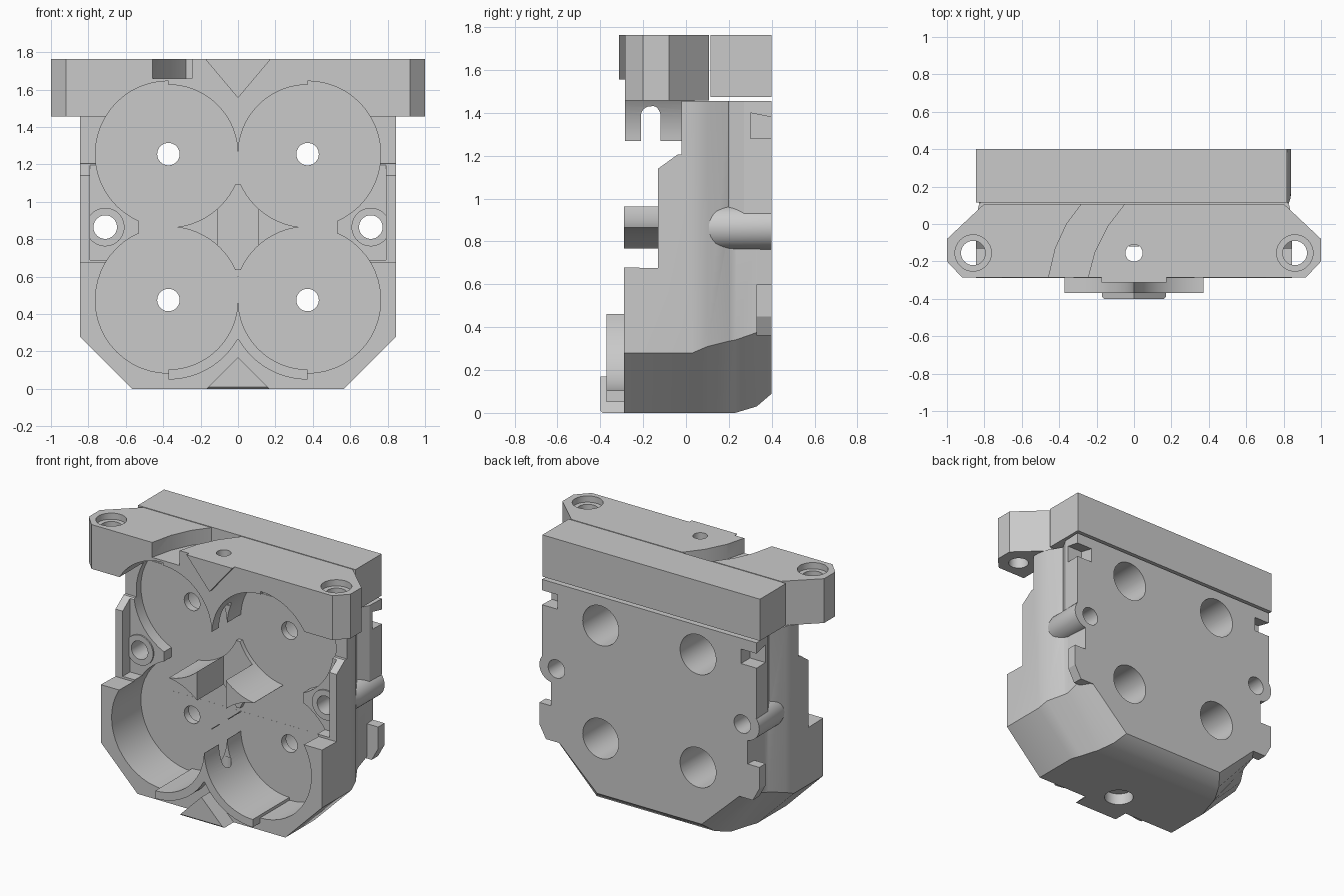
import bpy, bmesh
from math import cos, sin, radians

if "Cube" in bpy.data.objects:
    bpy.data.objects.remove(bpy.data.objects["Cube"])

GREY = (0.59, 0.59, 0.59, 1)
grey = bpy.data.materials.new("plain grey")
grey.use_nodes = True
grey.diffuse_color = GREY
grey.node_tree.nodes["Principled BSDF"].inputs["Base Color"].default_value = GREY

CX, LOW, HIGH, MID, R = 0.372, 0.475, 1.255, 0.865, 0.391
FRONT, FLOOR, BACK = -0.29, 0.03, 0.40
POCKETS = [(x, z) for x in (-CX, CX) for z in (LOW, HIGH)]


def make(name, bm):
    bmesh.ops.recalc_face_normals(bm, faces=bm.faces)
    mesh = bpy.data.meshes.new(name)
    bm.to_mesh(mesh)
    bm.free()
    mesh.materials.append(grey)
    ob = bpy.data.objects.new(name, mesh)
    bpy.context.collection.objects.link(ob)
    return ob


def loft(name, rings):
    """Skin matching rings of 3D points and cap both ends."""
    bm = bmesh.new()
    loops = [[bm.verts.new(p) for p in ring] for ring in rings]
    for a, b in zip(loops, loops[1:]):
        for i in range(len(a)):
            j = (i + 1) % len(a)
            bm.faces.new((a[i], a[j], b[j], b[i]))
    bm.faces.new(loops[0])
    bm.faces.new(loops[-1])
    return make(name, bm)


def prism(name, axis, pts, lo, hi):
    """Extrude a flat outline along one axis."""
    place = {"x": lambda p, t: (t, p[0], p[1]),
             "y": lambda p, t: (p[0], t, p[1]),
             "z": lambda p, t: (p[0], p[1], t)}[axis]
    return loft(name, [[place(p, t) for p in pts] for t in (lo, hi)])


def arc(cx, cy, r, a, b, n=16):
    angles = [radians(a + (b - a) * i / n) for i in range(n + 1)]
    return [(cx + r * cos(t), cy + r * sin(t)) for t in angles]


def circle(c, r):
    return arc(c[0], c[1], r, 0, 360, 48)[:-1]


def cyl(name, axis, c, r, lo, hi):
    return prism(name, axis, circle(c, r), lo, hi)


def box(name, x0, x1, y0, y1, z0, z1):
    return prism(name, "z", [(x0, y0), (x1, y0), (x1, y1), (x0, y1)], z0, z1)


def cut(ob, *cutters):
    for c in cutters:
        mod = ob.modifiers.new("cut", "BOOLEAN")
        mod.operation, mod.solver, mod.object = "DIFFERENCE", "EXACT", c
        bpy.context.view_layer.objects.active = ob
        bpy.ops.object.modifier_apply(modifier=mod.name)
        bpy.data.objects.remove(c)


def mirror_x(pts):
    return pts + [(-x, z) for x, z in reversed(pts)]


def pocket_cuts(points):
    return [cyl("cutter", "y", p, R, -0.5, FLOOR) for p in points]


# Housing: outline skinned from front to back, narrowing to the rear
def section(y, base, bottom, corner, wide):
    half = [(base, bottom), (wide, corner), (wide, 1.455)]
    return [(x, y, z) for x, z in mirror_x(half)]


housing = loft("housing", [section(*s) for s in (
    (FRONT, .565, 0, .28, .845), (.03, .565, 0, .28, .845),
    (.10, .54, 0, .31, .83), (.20, .51, 0, .335, .77),
    (.23, .50, 0, .34, .76), (.33, .45, .03, .375, .755),
    (BACK, .40, .09, .42, .75))])

# Stepped side walls and open middle
cut(housing,
    prism("cutter", "x", [(-.5, .685), (-.13, .675), (-.13, 1.14),
                          (-.04, 1.205), (-.02, 1.205), (-.02, 1.6), (-.5, 1.6)], -1, 1),
    box("cutter", -.79, .79, -.5, -.05, .69, 1.22),
    box("cutter", -.53, .53, -.5, FLOOR + .0005, .6, 1.14))

# Four round pockets, with bolt holes and rear counterbores
cut(housing, *pocket_cuts(POCKETS))
for p in POCKETS:
    cut(housing, cyl("cutter", "y", p, .06, -.1, .5),
        cyl("cutter", "y", p, .137, .08, .5))

# Side screw holes and tubes, rear ribs with corner notches, lower rear pads
for s, side in ((-1, "right"), (1, "left")):
    notch = [(.30, 1.28), (.5, 1.28), (.5, 1.36), (.30, 1.40)]
    span = sorted((s * .70, s * .9))
    cut(housing, cyl("cutter", "y", (s * .71, MID), .063, -.5, .5),
        prism("cutter", "x", notch, *span))
    tube = loft("screw_tube_" + side, [
        [(x, y, z) for x, z in circle((s * c, MID), .103)]
        for y, c in ((-.06, .71), (.07, .71), (.14, .735), (BACK, .737))])
    cut(tube, cyl("cutter", "y", (s * .71, MID), .063, -.5, .5))
    plan = [(.65, .14), (.775, .2), (.815, .27), (.82, BACK), (.65, BACK)]
    rib = prism("rear_rib_" + side, "z", [(s * x, y) for x, y in plan], .93, 1.455)
    cut(rib, prism("cutter", "x", notch, *span),
        cyl("cutter", "y", (s * .71, MID), .09, -.5, .5))
    pad = [(.65, .36), (.79, .36), (.84, .45), (.84, .6), (.65, .6)]
    prism("rear_pad_" + side, "y", [(s * x, z) for x, z in pad], .33, BACK)

# Hole up through the base
cut(housing, cyl("cutter", "z", (0, -.155), .046, -.1, .6),
    cyl("cutter", "z", (0, -.155), .095, -.1, .08))

# Star between the pockets, slotted so that two posts stand at its sides
quarter = arc(CX, HIGH, .392, 204, 263)
half = quarter + [(x, 2 * MID - z) for x, z in reversed(quarter)]
star = prism("centre_posts", "y", mirror_x(half), FRONT, FLOOR + .01)
cut(star, box("cutter", -.11, .11, -.5, 0, .5, 1.3))


# Pointed dividers between neighbouring pockets, each slotted for the rod
def slot(z_round, z_open):
    side = 1 if z_round > z_open else -1
    pts = arc(-.165, z_round, .046, 0, side * 180)
    return prism("cutter", "x", pts + [(-.211, z_open), (-.119, z_open)], -.3, .3)


upper = arc(CX, HIGH, .371, 90, 178, 24)
top_divider = prism("top_divider", "y", mirror_x([(CX, 1.65)] + upper), FRONT + .005, FLOOR + .01)
cut(top_divider, slot(1.385, 1.2), cyl("cutter", "z", (0, -.155), .046, 1.39, 1.9))

lip = arc(CX, LOW, .425, 210, 270) + arc(CX, LOW, .371, 270, 182, 24)
bottom_divider = prism("bottom_divider", "y", mirror_x(lip), -.37, FLOOR + .01)
cut(bottom_divider, slot(.345, .6), cyl("cutter", "z", (0, -.155), .046, -.1, .34))

# Clamp across the top with chamfered ears, arched by the pockets below
plan = [(.92, -.285), (1, -.20), (1, -.08), (.80, .108)]
clamp = prism("top_clamp", "z", mirror_x(plan), 1.457, 1.763)
cut(clamp, *pocket_cuts([(-CX, HIGH), (CX, HIGH)]))
for s in (-1, 1):
    cut(clamp, cyl("cutter", "z", (s * .86, -.155), .065, 1.3, 1.9),
        cyl("cutter", "z", (s * .86, -.155), .097, 1.72, 1.9))
cut(clamp, cyl("cutter", "z", (0, -.155), .046, 1.3, 1.9))

# Curved channel across the clamp
channel = [(-.46, -.3), (-.42, -.13), (-.36, 0), (-.27, .12),
           (-.04, .12), (-.14, -.01), (-.21, -.15), (-.25, -.3)]
cut(clamp, prism("cutter", "z", channel, 1.66, 1.9))

# Rear bar, with a narrow gap above the housing
box("rear_bar", -.845, .817, .115, BACK, 1.475, 1.763)

# Stacking keys at the front
prism("upper_key", "y", [(-.175, 1.763), (.175, 1.763), (0, 1.555)], -.312, -.25)
key = prism("lower_key", "y", [(-.17, 0), (.17, 0), (0, .17)], -.40, -.25)
cut(key, prism("cutter", "x", [(-.5, -.1), (-.39, -.1), (-.39, 0), (-.41, .02), (-.5, .02)], -.3, .3))

# Smooth the round walls, keep edges sharp
bpy.ops.object.select_all(action="DESELECT")
for ob in bpy.context.scene.objects:
    if ob.type == "MESH":
        ob.select_set(True)
        bpy.context.view_layer.objects.active = ob
bpy.ops.object.shade_smooth_by_angle(angle=radians(25))
